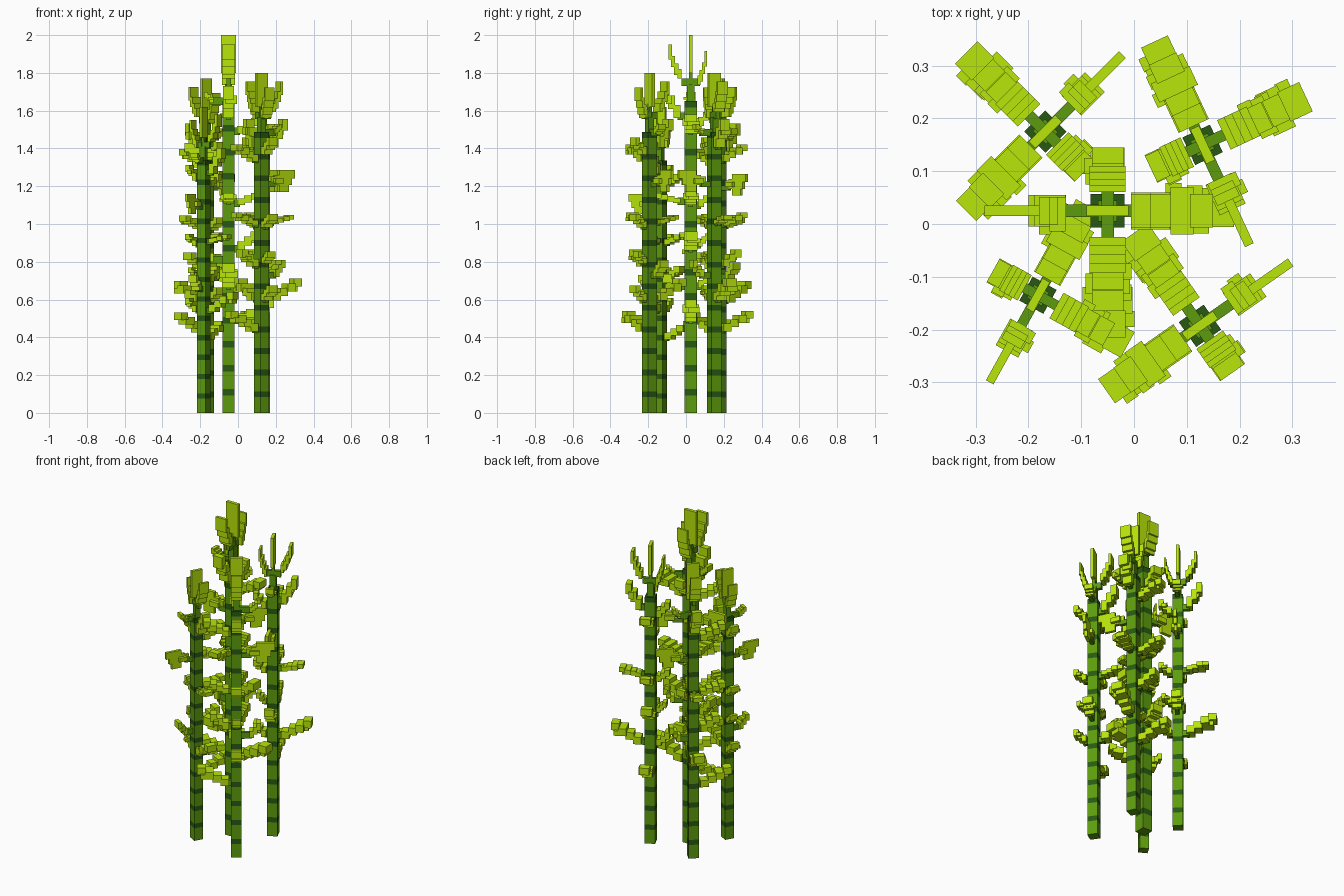
import bpy, bmesh
from math import radians
from mathutils import Matrix, Vector

if "Cube" in bpy.data.objects:
    bpy.data.objects.remove(bpy.data.objects["Cube"])


def material(name, rgb):
    m = bpy.data.materials.new(name)
    m.diffuse_color = (*rgb, 1)
    m.use_nodes = True
    m.node_tree.nodes["Principled BSDF"].inputs["Base Color"].default_value = m.diffuse_color
    return m


CANE = material("cane_green", (0.11, 0.33, 0.004))
RING = material("ring_dark", (0.022, 0.10, 0.006))
LEAF = material("leaf_lime", (0.48, 0.79, 0.003))


def box(bm, x, y, z, angle=0, mat=0):
    """Box from (min, max) ranges, turned about the cane axis."""
    size = Vector((x[1] - x[0], y[1] - y[0], z[1] - z[0]))
    mid = Vector(((x[0] + x[1]) / 2, (y[0] + y[1]) / 2, (z[0] + z[1]) / 2))
    M = Matrix.Rotation(radians(angle), 4, 'Z') @ Matrix.Translation(mid) @ Matrix.Diagonal((*size, 1))
    geo = bmesh.ops.create_cube(bm, size=1, matrix=M)
    for f in {f for v in geo['verts'] for f in v.link_faces}:
        f.material_index = mat


def to_mesh(bm, name, mats):
    me = bpy.data.meshes.new(name)
    bm.to_mesh(me)
    bm.free()
    for m in mats:
        me.materials.append(m)
    return me


# Leaf sprays: direction angle, base height, start, reach, rise, half width
SPRAYS = [
    (0, 0.48, .05, 0.24, 0.10, 0.031), (0, 0.86, .05, 0.16, 0.08, 0.035),
    (0, 1.10, .05, 0.20, 0.06, 0.030), (0, 1.48, .05, 0.20, 0.08, 0.032),
    (90, 0.66, .045, 0.12, 0.07, 0.032), (90, 0.88, .045, 0.10, 0.05, 0.028),
    (90, 1.09, .045, 0.12, 0.06, 0.032), (90, 1.52, .045, 0.12, 0.08, 0.030),
    (180, 0.80, .085, 0.15, 0.08, 0.030),
    (180, 1.64, .085, 0.13, 0.04, 0.026),
    (270, 0.66, .06, 0.24, 0.11, 0.034), (270, 1.11, .06, 0.19, 0.035, 0.030),
    (270, 1.56, .06, 0.15, 0.15, 0.030),
]

# Cane: stacked joints with dark rings, thin tip and side twigs
cane = bmesh.new()
PITCH, RH, W = 0.127, 0.034, 0.032
for i in range(13):
    z = i * PITCH
    box(cane, (-W, W), (-W, W), (z, z + PITCH - RH))
    box(cane, (-W, W), (-W, W), (z + PITCH - RH, z + PITCH), mat=1)
box(cane, (-.018, .018), (-.02, .02), (1.651, 1.74))
box(cane, (-.01, .01), (-.01, .01), (1.74, 1.82))
for ang, z, start, reach, rise, hw in SPRAYS:
    box(cane, (.015, start + .01), (-.012, .012), (z - .01, z + .03), ang)
box(cane, (.02, .09), (-.012, .012), (1.33, 1.36), 180)
for ang in (90, 270):
    box(cane, (.008, .05), (-.012, .012), (1.73, 1.77), ang)

# Foliage: stepped blocks rising outwards
leaf = bmesh.new()
for ang, z, start, reach, rise, hw in SPRAYS:
    n = 4 if reach > 0.16 else 3
    step = (reach - start) / n
    for k in range(n):
        r = start + k * step
        h = z + rise * k / n
        w = hw * (1.4 if n == 4 and k == 2 else 1)
        box(leaf, (r - .006, r + step), (-w, w), (h, h + .02 + rise / n), ang)
    box(leaf, (reach - .05, reach - .02), (-hw * .5, hw * 1.5), (z + rise * .5, z + rise * .8), ang)

# Upright blade leaf on one side, tapering downwards
box(leaf, (.08, .14), (-.03, .03), (1.35, 1.38), 180)
for r0, r1, z0, z1 in ((.06, .12, 1.36, 1.39), (.09, .21, 1.34, 1.40),
                       (.12, .22, 1.38, 1.43), (.12, .19, 1.30, 1.36),
                       (.20, .233, 1.38, 1.43)):
    box(leaf, (r0, r1), (-.01, .01), (z0, z1), 180)

# Crown: central blade and two curved side blades
box(leaf, (-.04, .04), (-.01, .01), (1.80, 2.0))
for ang, k, drop in ((90, .85, .035), (270, 1.18, 0)):
    for r0, r1, z0, z1 in ((.042, .06, 1.77, 1.82), (.055, .075, 1.79, 1.85),
                           (.07, .088, 1.83, 1.89), (.085, .10, 1.87, 1.95)):
        box(leaf, (r0 * k, r1 * k), (-.034, .034), (z0 - drop, z1 - drop), ang)

cane_mesh = to_mesh(cane, "cane", [CANE, RING])
leaf_mesh = to_mesh(leaf, "foliage", [LEAF])

# Five canes: x, y, turn, scale
for x, y, turn, s in ((-.05, .025, 0, 1), (-.168, .175, 225, .885), (.13, .15, 115, .9),
                      (-.182, -.135, 61, .81), (.125, -.193, 215, .9)):
    for name, me in (("cane", cane_mesh), ("foliage", leaf_mesh)):
        o = bpy.data.objects.new(name, me)
        bpy.context.collection.objects.link(o)
        o.location = (x, y, 0)
        o.rotation_euler.z = radians(turn)
        o.scale = (s, s, s)
